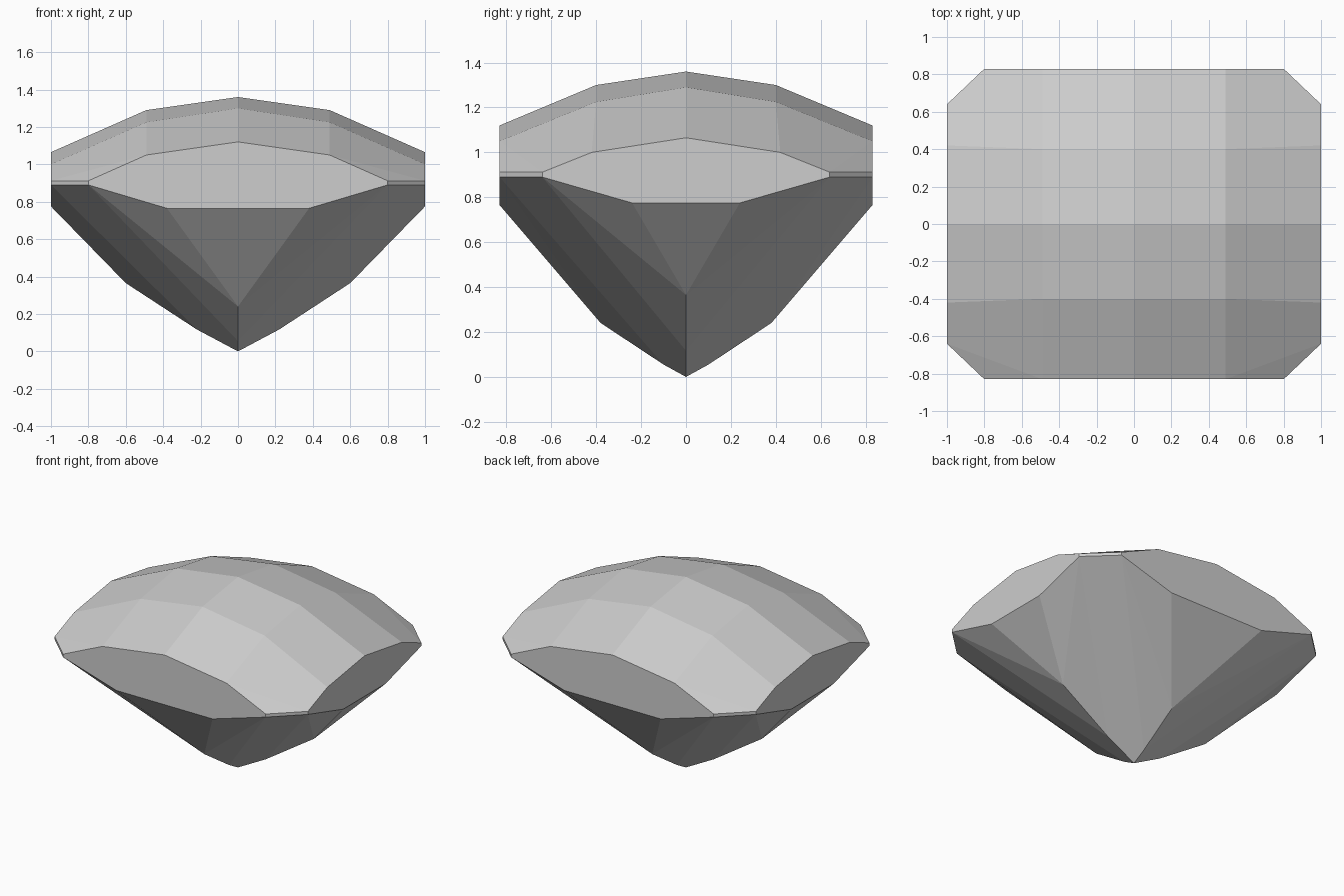
import bpy
import bmesh
from math import radians

cube = bpy.data.objects.get("Cube")
if cube:
    bpy.data.objects.remove(cube, do_unlink=True)

# Stone colour
stone = bpy.data.materials.new("pale_grey_stone")
stone.use_nodes = True
colour = (0.61, 0.61, 0.61, 1)
stone.diffuse_color = colour
stone.node_tree.nodes["Principled BSDF"].inputs["Base Color"].default_value = colour

# Facet corners of one quarter of the stone
crown = [
    (0, 0, 1.36), (0.49, 0, 1.29), (1, 0, 1.065),
    (0, 0.4, 1.30), (0.49, 0.4, 1.225), (1, 0.42, 1.0),
    (0, 0.83, 1.12), (0.49, 0.83, 1.05),
]
girdle = [(x, y, z) for x, y in ((1, 0.64), (0.8, 0.83)) for z in (0.89, 0.912)]
pavilion = [
    (1, 0.24, 0.775), (0.38, 0.83, 0.765),
    (0.6, 0, 0.365), (0, 0.38, 0.24),
    (0.22, 0, 0.117), (0, 0.1, 0.055), (0, 0, 0),
]

# Mirror the corners to all quarters and wrap them in flat facets
corners = {(sx * x, sy * y, z)
           for x, y, z in crown + girdle + pavilion
           for sx in (-1, 1) for sy in (-1, 1)}
bm = bmesh.new()
for corner in sorted(corners):
    bm.verts.new(corner)
hull = bmesh.ops.convex_hull(bm, input=bm.verts[:])
spare = {v for v in hull["geom_interior"] + hull["geom_unused"]
         if isinstance(v, bmesh.types.BMVert)}
bmesh.ops.delete(bm, geom=list(spare), context='VERTS')

# Merge triangles that lie on one facet
bmesh.ops.dissolve_limit(bm, angle_limit=radians(1.5), verts=bm.verts[:], edges=bm.edges[:])
bmesh.ops.recalc_face_normals(bm, faces=bm.faces[:])

mesh = bpy.data.meshes.new("gemstone")
bm.to_mesh(mesh)
bm.free()
mesh.materials.append(stone)
gem = bpy.data.objects.new("gemstone", mesh)
bpy.context.collection.objects.link(gem)
